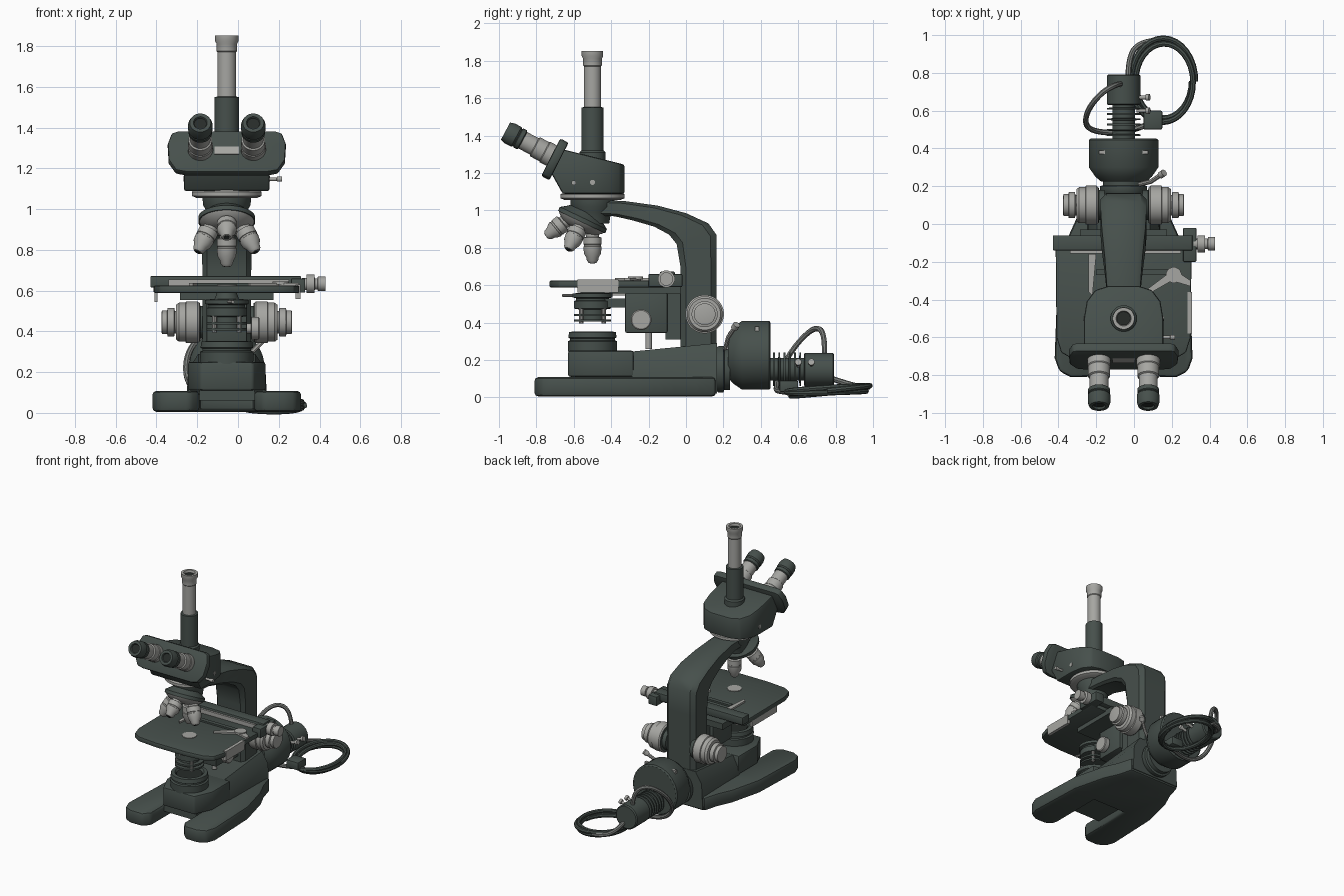
import bpy, bmesh, math
from mathutils import Vector, Matrix

if "Cube" in bpy.data.objects:
    bpy.data.objects.remove(bpy.data.objects["Cube"])

CX = -0.055  # optical axis of the instrument


def material(name, rgb):
    m = bpy.data.materials.new(name)
    m.diffuse_color = (*rgb, 1)
    m.use_nodes = True
    m.node_tree.nodes["Principled BSDF"].inputs["Base Color"].default_value = m.diffuse_color
    return m


DARK = material("dark_green_grey", (0.062, 0.08, 0.072))
LIGHT = material("light_metal", (0.38, 0.38, 0.36))
BLACK = material("black_glass", (0.02, 0.024, 0.022))
CABLE = material("cable_grey", (0.19, 0.2, 0.19))


def finish(name, bm, mat):
    bmesh.ops.recalc_face_normals(bm, faces=bm.faces)
    me = bpy.data.meshes.new(name)
    bm.to_mesh(me)
    bm.free()
    me.materials.append(mat)
    ob = bpy.data.objects.new(name, me)
    bpy.context.collection.objects.link(ob)
    return ob


def loft(name, rings, mat, cuts=(), bevel=0):
    bm = bmesh.new()
    vs = [[bm.verts.new(p) for p in r] for r in rings]
    n = len(rings[0])
    for a, b in zip(vs, vs[1:]):
        for i in range(n):
            bm.faces.new((a[i], a[(i + 1) % n], b[(i + 1) % n], b[i]))
    bm.faces.new(vs[0])
    bm.faces.new(vs[-1])
    for co, no in cuts:
        geom = bm.verts[:] + bm.edges[:] + bm.faces[:]
        bmesh.ops.bisect_plane(bm, geom=geom, plane_co=co, plane_no=no, clear_outer=True)
        bmesh.ops.holes_fill(bm, edges=[e for e in bm.edges if e.is_boundary])
    ob = finish(name, bm, mat)
    if bevel:
        b = ob.modifiers.new("bevel", 'BEVEL')
        b.width, b.segments, b.limit_method = bevel, 2, 'ANGLE'
    return ob


def prism(name, outline, h0, h1, mat, frame=None, cuts=(), bevel=0):
    # outline in local xy, extruded along local z, placed by frame
    f = frame or Matrix.Translation((CX, 0, 0))
    rings = [[f @ Vector((x, y, h)) for x, y in outline] for h in (h0, h1)]
    return loft(name, rings, mat, cuts, bevel)


def mirror(half):
    return half + [(-x, y) for x, y in reversed(half)]


def box(name, x, y, z, mat, bevel=0):
    return prism(name, [(x[0], y[0]), (x[1], y[0]), (x[1], y[1]), (x[0], y[1])],
                 *z, mat, Matrix(), bevel=bevel)


def lathe(name, profile, loc, axis, mat, n=24):
    # profile of (radius, distance along axis)
    q = Vector(axis).to_track_quat('Z', 'Y')
    rings = [[Vector(loc) + q @ Vector((r * math.cos(t), r * math.sin(t), h))
              for t in (2 * math.pi * (i + .5) / n for i in range(n))] for r, h in profile]
    return loft(name, rings, mat)


def tube(name, pts, r, mat, smooth=True):
    cu = bpy.data.curves.new(name, 'CURVE')
    cu.dimensions, cu.bevel_depth, cu.bevel_resolution, cu.use_fill_caps = '3D', r, 2, True
    cu.resolution_u = 6
    sp = cu.splines.new('NURBS' if smooth else 'POLY')
    sp.points.add(len(pts) - 1)
    for p, c in zip(sp.points, pts):
        p.co = (*c, 1)
    if smooth:
        sp.order_u, sp.use_endpoint_u = 3, True
    cu.materials.append(mat)
    bpy.context.collection.objects.link(bpy.data.objects.new(name, cu))


UP, BACK, RIGHT = (0, 0, 1), (0, 1, 0), (1, 0, 0)

# Base: U-shaped foot, rear wedge, lamp box and field lens
prism("base_foot", mirror([(0.135, -0.34), (0.135, -0.76), (0.18, -0.81), (0.28, -0.81), (0.34, -0.78),
      (0.365, -0.71), (0.35, -0.3), (0.29, -0.06), (0.24, 0.05), (0.21, 0.16)]), 0.005, 0.108, DARK, bevel=0.02)
loft("base_wedge", [[(CX + s * w, y, z) for s, w, z in
     ((-1, wb, z0), (1, wb, z0), (1, wb - .01, z1 - .08), (1, wt, z1), (-1, wt, z1), (-1, wb - .01, z1 - .08))]
     for y, wb, wt, z0, z1 in ((-0.29, .19, .14, .09, .245), (0.165, .2, .14, .02, .29))], DARK)
prism("lamp_box", mirror([(0.13, -0.63), (0.19, -0.5), (0.19, -0.28)]), 0.11, 0.25, DARK, bevel=0.012)
box("lamp_box_underside", (CX - .135, CX + .135), (-0.61, -0.28), (0.06, 0.14), DARK)
lathe("field_lens_housing", [(.13, .24), (.132, .3), (.12, .305), (.12, .315), (.13, .32), (.125, .35),
      (.1, .352), (.09, .335)], (CX, -0.5, 0), UP, DARK, 32)
lathe("field_lens", [(.092, .33), (.088, .341)], (CX, -0.5, 0), UP, BLACK)

# Curved arm, lofted from chamfered sections
rings = []
for yo, zo, yi, zi, w in ((.162, .26, -.03, .26, .12), (.162, .7, -.03, .7, .12), (.162, .87, -.05, .82, .122),
                          (.12, .93, -.09, .87, .122), (.0, .985, -.17, .913, .115), (-.15, 1.025, -.28, .945, .1),
                          (-.33, 1.05, -.38, .968, .088), (-.52, 1.057, -.5, .975, .088)):
    o, i = Vector((CX, yo, zo)), Vector((CX, yi, zi))
    rings.append([o.lerp(i, t) + Vector((s * w, 0, 0)) for t, s in ((0, -.75), (0, .75), (.15, 1), (.85, 1),
                 (1, .8), (1, -.8), (.85, -1), (.15, -1))])
loft("arm", rings, DARK)

# Nosepiece with four objectives around a tilted axis
lathe("nosepiece_mount", [(.09, .93), (.1, .99), (.118, 1.02), (.12, 1.06)], (CX, -0.5, 0), UP, DARK)
tilt = math.radians(25.5)
A = Vector((0, -math.sin(tilt), -math.cos(tilt)))
C = Vector((CX, -0.555, 0.945))
lathe("turret", [(.08, -.06), (.11, -.035), (.14, -.015), (.14, .008)], C, A, DARK, 32)
lathe("turret_plate", [(.134, .008), (.128, .016), (.1, .04), (.06, .052)], C, A, LIGHT, 32)
E = Vector((0, math.cos(tilt), -math.sin(tilt)))
for k, length in enumerate((.2, .19, .175, .19)):
    off = Matrix.Rotation(k * math.pi / 2, 3, A) @ E
    d = A * math.cos(tilt) + off * math.sin(tilt)
    p = [(.036, .02), (.036, .06), (.049, .065), (.049, .1), (.046, .102), (.046, .11), (.049, .112),
         (.046, length - .05), (.034, length - .03), (.03, length - .012), (.02, length)]
    lathe(f"objective_{k + 1}", p, C + off * .061, d, LIGHT)
    lathe(f"objective_lens_{k + 1}", [(.014, 0), (.013, .002)], C + off * .061 + d * length, d, BLACK, 12)

# Trinocular head
lathe("head_collar", [(.15, 1.055), (.172, 1.065), (.172, 1.085), (.16, 1.095)], (CX, -0.5, 0), UP, LIGHT, 32)
prism("head_body", mirror([(.21, -.76), (.21, -.5), (.195, -.41), (.15, -.35), (.08, -.328)]), 1.088, 1.42, DARK,
      cuts=[((0, -.33, 1.245), (0, .24, .97)), ((0, -.69, 1.27), (0, -.894, .447)),
            ((0, -.66, 1.09), (0, -.874, -.486))], bevel=0.012)
face = Matrix.Translation((CX, -.7, 1.275)) @ Matrix.Rotation(math.radians(63), 4, 'X')
prism("eyepiece_plate", mirror([(.2, -.115), (.25, -.105), (.285, -.05), (.29, .04), (.27, .1), (.24, .11)]),
      -0.025, 0.025, DARK, face, bevel=0.01)
prism("plate_trim", mirror([(.06, -.02), (.06, .02)]), 0.02, 0.03, LIGHT, face)
D = Vector((0, -.883, .469))
for side, s in (("left", -1), ("right", 1)):
    p = Vector((CX + s * .13, -.7, 1.283))
    lathe(side + "_eye_tube", [(.062, 0), (.062, .06), (.058, .065), (.058, .12), (.05, .125), (.05, .2)], p, D, LIGHT)
    lathe(side + "_eyepiece", [(.05, .195), (.058, .2), (.058, .222), (.052, .226), (.06, .235), (.06, .275),
          (.052, .3), (.034, .3), (.028, .285)], p, D, DARK)
    lathe(side + "_eye_lens", [(.032, .284), (.03, .29)], p, D, BLACK)
    lathe(side + "_head_screw", [(.014, 0), (.014, .008)], (CX + s * .205, -.5, 1.15), (s, 0, 0), LIGHT, 12)
lathe("beam_slider", [(.009, 0), (.009, .04), (.013, .042), (.013, .066)], (CX + .205, -.6, 1.147), RIGHT, LIGHT, 12)
lathe("photo_tube_lower", [(.07, 1.25), (.07, 1.31), (.06, 1.32), (.06, 1.55), (.047, 1.552)], (CX, -.5, 0), UP, DARK)
lathe("photo_tube_upper", [(.046, 1.54), (.046, 1.77), (.05, 1.775), (.05, 1.81), (.058, 1.825), (.058, 1.853),
      (.04, 1.853), (.035, 1.83)], (CX, -.5, 0), UP, LIGHT)
lathe("photo_tube_lens", [(.04, 1.83), (.036, 1.836)], (CX, -.5, 0), UP, BLACK)

# Stage with mechanical slide carrier
prism("stage_plate", mirror([(.12, -.73), (.27, -.715), (.33, -.68), (.355, -.6), (.36, -.1)]),
      .588, .625, DARK, bevel=0.008)
lathe("stage_opening", [(.05, .622), (.05, .629)], (CX, -.5, 0), UP, LIGHT, 16)
box("stage_bracket", (CX - .23, CX + .23), (-.41, -.03), (.555, .6), DARK)
box("carrier_rail", (-.43, .31), (-.14, -.06), (.615, .672), DARK, .006)
box("carrier_scale", (-.34, .25), (-.155, -.1), (.625, .655), LIGHT)
box("carrier_end_block", (.26, .33), (-.2, -.02), (.59, .66), DARK, .006)
box("carrier_side_bar", (.282, .306), (-.58, -.36), (.56, .63), LIGHT)
box("left_side_bar", (-.41, -.395), (-.5, -.2), (.545, .6), LIGHT)
box("slide_holder_bar", (-.2, .2), (-.27, -.24), (.625, .637), DARK)
for name, pts in (("slide_finger_right", [(.05, -.36), (.06, -.38), (.2, -.3), (.3, -.33), (.3, -.3), (.21, -.24)]),
                  ("slide_finger_left", [(-.24, -.16), (-.24, -.36), (-.22, -.38), (-.2, -.16)])):
    prism(name, pts, .624, .638, LIGHT, Matrix())
lathe("slide_clamp_disc", [(.042, .63), (.042, .645)], (.21, -.27, 0), UP, LIGHT, 16)
lathe("carrier_knobs", [(.03, 0), (.03, .02), (.046, .022), (.046, .06), (.028, .062), (.028, .075), (.036, .077),
      (.036, .115)], (.315, -.105, .633), RIGHT, LIGHT, 16)

# Stage support, condenser and its focus knob
box("stage_slide", (CX - .1, CX + .1), (-.325, -.1), (.345, .56), DARK, .008)
box("stage_dovetail", (CX - .075, CX + .075), (-.11, -.02), (.31, .57), DARK)
lathe("stage_stop_post", [(.018, .26), (.018, .35)], (CX, -.2, 0), UP, LIGHT, 12)
lathe("condenser_knob", [(.025, 0), (.025, .02), (.056, .022), (.056, .055), (.05, .06)],
      (CX + .1, -.24, .415), RIGHT, LIGHT, 16)
box("condenser_fork", (CX - .06, CX + .06), (-.45, -.32), (.48, .53), DARK)
lathe("condenser", [(.07, .41), (.07, .47), (.1, .475), (.1, .515), (.09, .518), (.09, .53), (.108, .535), (.108, .555),
      (.06, .56), (.045, .6)], (CX, -.5, 0), UP, DARK)
for z in (.405, .435):
    lathe("filter_ring", [(.1, z), (.1, z + .012)], (CX, -.5, 0), UP, DARK)
for i in range(4):
    a = math.pi * (i / 2 + .25)
    lathe("condenser_pin", [(.012, .395), (.012, .48)], (CX + .085 * math.cos(a), -.5 + .085 * math.sin(a), 0),
          UP, LIGHT, 10)
tube("iris_lever", [(CX, -.58, .545), (CX + .03, -.66, .545)], .008, LIGHT, False)

# Coaxial focus knobs on both sides
for side, s in (("left", -1), ("right", 1)):
    p, d = (CX, .1, .445), (s, 0, 0)
    lathe(side + "_focus_boss", [(.08, .1), (.08, .13), (.095, .132), (.095, .142)], p, d, DARK)
    lathe(side + "_coarse_knob", [(.096, .135), (.103, .143), (.103, .2), (.096, .203), (.096, .235), (.085, .25)],
          p, d, LIGHT, 32)
    lathe(side + "_fine_knob", [(.055, .245), (.055, .255), (.07, .258), (.07, .29), (.058, .293), (.058, .318),
          (.05, .32)], p, d, LIGHT)

# Rear lamp house, cooling fins and socket
lathe("lamp_flange", [(.11, .15), (.125, .175), (.125, .2), (.11, .205), (.11, .235)], (CX, 0, .15), BACK, DARK, 32)
lathe("lamp_house", [(.12, .225), (.15, .25), (.185, .3), (.185, .445), (.175, .452)], (CX, 0, .225), BACK, DARK, 32)
box("lamp_house_slot", (CX - .13, CX + .13), (.37, .39), (.3, .38), LIGHT)
fins = [(.06, .44)]
for i in range(6):
    y = .465 + i * .028
    fins += [(.06, y), (.09, y + .001), (.09, y + .01), (.06, y + .011)]
lathe("cooling_fins", fins + [(.06, .64)], (CX, 0, .15), BACK, DARK)
lathe("lamp_socket", [(.08, .63), (.09, .635), (.09, .785), (.082, .792)], (CX, 0, .148), BACK, DARK)
box("cable_clip", (.05, .15), (.5, .6), (.03, .09), DARK, .008)
tube("lamp_lever", [(.03, .21, .26), (.09, .225, .32), (.15, .265, .38)], .012, LIGHT, False)
lathe("lamp_lever_tip", [(.019, 0), (.019, .03)], (.14, .258, .37), (.6, .4, .6), LIGHT, 12)
for y in (.6, .67):
    lathe("socket_screw", [(.01, 0), (.01, .05), (.018, .052), (.018, .07)], (.015, y, .17), (1, 0, .3), LIGHT, 12)

# Power cable: arched lead and coiled loop
tube("cable_lead", [(-.07, .74, .2), (-.08, .745, .33), (-.17, .7, .385), (-.25, .6, .3), (-.26, .51, .16),
     (-.16, .48, .05), (0, .49, .03), (.12, .55, .03)], .015, CABLE)
tube("cable_tail", [(-.03, .78, .1), (-.03, .87, .07), (.02, .96, .05), (.1, .97, .05)], .015, CABLE)
coil = []
for i in range(97):
    a = 2 * math.pi * i / 32
    k = 1 - .045 * (i / 32) + .03 * math.sin(a * .7)
    coil.append((.155 + .17 * k * math.cos(a), .755 + .225 * k * math.sin(a),
                 .036 + .013 * math.sin(a) + .016 * math.sin(a * .62)))
tube("cable_coil", coil, .015, DARK, False)

# Smooth shading with sharp edges kept
for ob in bpy.context.scene.objects:
    ob.select_set(True)
bpy.context.view_layer.objects.active = bpy.data.objects["base_foot"]
bpy.ops.object.convert(target='MESH')
bpy.ops.object.shade_smooth_by_angle(angle=math.radians(35))
